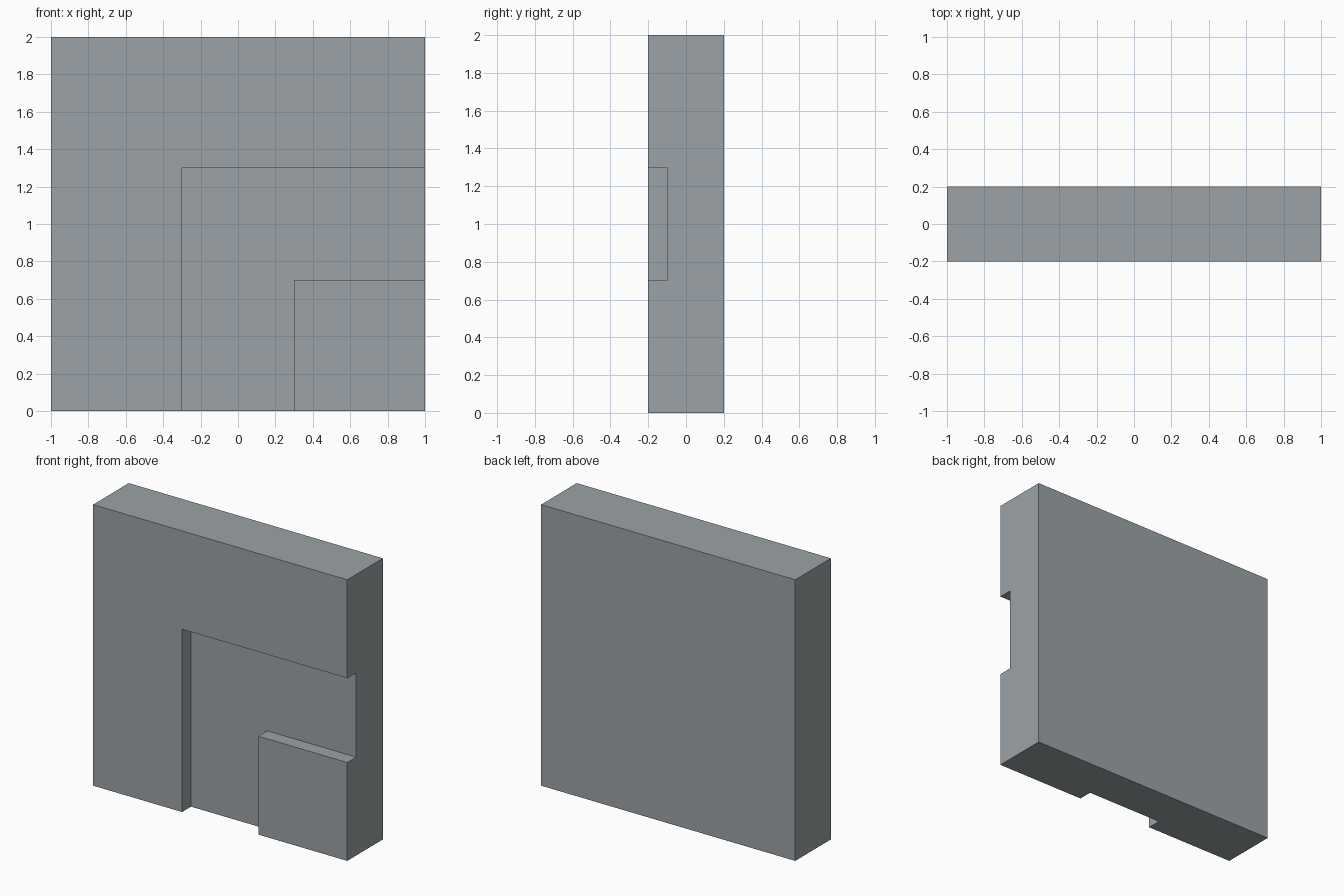
import bpy, bmesh

if "Cube" in bpy.data.objects:
    bpy.data.objects.remove(bpy.data.objects["Cube"])


def prism(name, profile, y0, y1):
    """Extrude an (x, z) outline along y into a closed solid."""
    bm = bmesh.new()
    face = bm.faces.new([bm.verts.new((x, y0, z)) for x, z in profile])
    ext = bmesh.ops.extrude_face_region(bm, geom=[face])
    moved = [v for v in ext["geom"] if isinstance(v, bmesh.types.BMVert)]
    bmesh.ops.translate(bm, verts=moved, vec=(0, y1 - y0, 0))
    bmesh.ops.recalc_face_normals(bm, faces=bm.faces)
    mesh = bpy.data.meshes.new(name)
    bm.to_mesh(mesh)
    bm.free()
    obj = bpy.data.objects.new(name, mesh)
    bpy.context.collection.objects.link(obj)
    return obj


# Cool slate grey
slate = bpy.data.materials.new("slate_grey")
slate.diffuse_color = (0.33, 0.365, 0.38, 1)
slate.use_nodes = True
slate.node_tree.nodes["Principled BSDF"].inputs["Base Color"].default_value = slate.diffuse_color

# Square wall slab
wall = prism("wall_tile", [(-1, 0), (1, 0), (1, 2), (-1, 2)], -0.2, 0.2)

# L-shaped channel running from the bottom edge to the right edge of the front
channel = prism("channel_cutter",
                [(-0.3, -0.2), (0.3, -0.2), (0.3, 0.7),
                 (1.2, 0.7), (1.2, 1.3), (-0.3, 1.3)], -0.4, -0.1)
channel.hide_render = True
channel.display_type = 'WIRE'
for obj in (wall, channel):
    obj.data.materials.append(slate)

cut = wall.modifiers.new("channel", 'BOOLEAN')
cut.operation = 'DIFFERENCE'
cut.solver = 'EXACT'
cut.object = channel
